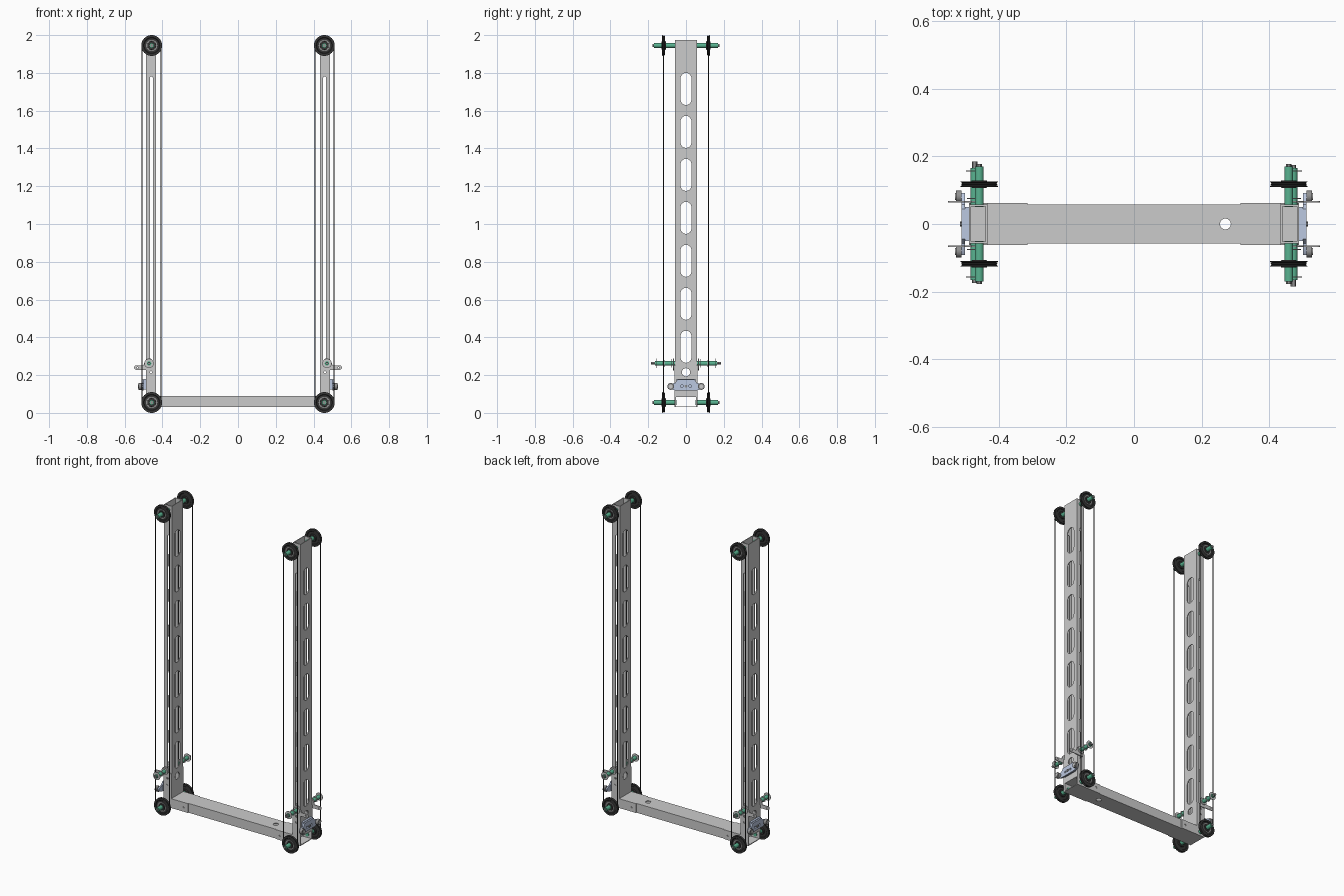
import bpy, bmesh
from math import pi, cos, sin
from mathutils import Matrix, Vector

if "Cube" in bpy.data.objects:
    bpy.data.objects.remove(bpy.data.objects["Cube"])


def material(name, rgb):
    m = bpy.data.materials.new(name)
    m.diffuse_color = (*rgb, 1)
    m.use_nodes = True
    m.node_tree.nodes["Principled BSDF"].inputs["Base Color"].default_value = m.diffuse_color
    return m


GREEN = material("green", (0.10, 0.45, 0.28))
DARK = material("dark", (0.035, 0.035, 0.035))
LIGHT = material("light", (0.55, 0.56, 0.55))
BLUE = material("pale_blue", (0.50, 0.58, 0.75))
STEEL = material("steel", (0.28, 0.28, 0.28))

# local drawing plane -> world
XY = Matrix.Identity(4)
XZ = Matrix.Rotation(pi / 2, 4, 'X')
YZ = Matrix(((0, 0, 1, 0), (1, 0, 0, 0), (0, 1, 0, 0), (0, 0, 0, 1)))
side_parts = []


def finish(name, me, mat=None, side=True):
    if mat:
        me.materials.clear()
        me.materials.append(mat)
    for p in me.polygons:
        p.use_smooth = True
    me.set_sharp_from_angle(angle=0.6)
    ob = bpy.data.objects.new(("right_" if side else "") + name, me)
    bpy.context.collection.objects.link(ob)
    if side:
        side_parts.append(ob)
    return ob


def curve_mesh(loops, dims, depth=0.0, bevel=0.0):
    cu = bpy.data.curves.new("tmp", 'CURVE')
    cu.dimensions = dims
    cu.extrude, cu.bevel_depth, cu.bevel_resolution = depth, bevel, 2
    if dims == '2D':
        cu.fill_mode = 'BOTH'
    for pts in loops:
        sp = cu.splines.new('POLY')
        sp.points.add(len(pts) - 1)
        for q, p in zip(sp.points, pts):
            q.co = (p[0], p[1], 0, 1)
        sp.use_cyclic_u = True
    ob = bpy.data.objects.new("tmp", cu)
    bpy.context.collection.objects.link(ob)
    dg = bpy.context.evaluated_depsgraph_get()
    me = bpy.data.meshes.new_from_object(ob.evaluated_get(dg))
    bpy.data.objects.remove(ob)
    bm = bmesh.new()
    bm.from_mesh(me)
    bmesh.ops.remove_doubles(bm, verts=bm.verts, dist=1e-5)
    bm.to_mesh(me)
    bm.free()
    return me


def plate(name, loops, plane, offset, t, mat=None, side=True):
    """Flat sheet with holes, centred at offset along the plane normal."""
    me = curve_mesh(loops, '2D', depth=t / 2)
    me.transform(Matrix.Translation(offset) @ plane)
    return finish(name, me, mat, side)


def rect(a0, a1, b0, b1):
    return [(a0, b0), (a1, b0), (a1, b1), (a0, b1)]


def slot(cx, cy, r, half, n=8):
    """Stadium with vertical straight sides; half=0 gives a circle."""
    up = [(cx + r * cos(pi * i / n), cy + half + r * sin(pi * i / n)) for i in range(n + 1)]
    dn = [(cx - r * cos(pi * i / n), cy - half - r * sin(pi * i / n)) for i in range(n + 1)]
    return up + dn if half else up[:-1] + dn[:-1]


def lathe(name, profile, loc, axis, mat, n=32):
    """Revolve (radius, height) pairs round the X or Y axis at loc."""
    bm = bmesh.new()
    rings = []
    for r, h in profile:
        ring = []
        for i in range(n):
            a, b = r * cos(2 * pi * i / n), r * sin(2 * pi * i / n)
            v = Vector((a, h, b)) if axis == 'Y' else Vector((h, a, b))
            ring.append(bm.verts.new(v + Vector(loc)))
        rings.append(ring)
    for p, q in zip(rings, rings[1:]):
        for i in range(n):
            bm.faces.new((p[i], p[i - 1], q[i - 1], q[i]))
    bmesh.ops.remove_doubles(bm, verts=bm.verts, dist=1e-6)
    bmesh.ops.recalc_face_normals(bm, faces=bm.faces)
    me = bpy.data.meshes.new(name)
    bm.to_mesh(me)
    bm.free()
    return finish(name, me, mat)


def rod(name, r, h0, h1, loc, axis, mat, n=24):
    lo, hi = min(h0, h1), max(h0, h1)
    return lathe(name, [(0, lo), (r, lo), (r, hi), (0, hi)], loc, axis, mat, n)


# ---- base beam: open-ended box with a round hole
T = 0.005
for tag, z in (("top", 0.09 - T / 2), ("bottom", 0.03 + T / 2)):
    plate("base_" + tag, [rect(-0.487, 0.487, -0.057, 0.057), slot(0.27, 0, 0.016, 0, 12)],
          XY, (0, 0, z), T, side=False)
for tag, y in (("front", -0.0545), ("back", 0.0545)):
    plate("base_" + tag, [rect(-0.487, 0.487, 0.03, 0.09)], XZ, (0, y, 0), T, side=False)

# ---- column: four slotted walls
slots = [slot(0, 0.35 + 0.2275 * i, 0.029, 0.056) for i in range(7)]
for tag, x in (("inner", 0.433 + T / 2), ("outer", 0.487 - T / 2)):
    extra = [slot(0, 0.215, 0.022, 0)]
    plate("column_wall_" + tag, [rect(-0.057, 0.057, 0.09, 1.975)] + slots + extra,
          YZ, (x, 0, 0), T)
for tag, y in (("front", -0.0545), ("back", 0.0545)):
    plate("column_wall_" + tag, [rect(0.433, 0.487, 0.09, 1.975), slot(0.458, 0.99, 0.007, 0.785)],
          XZ, (0, y, 0), T)

# ---- pulley profile: flanges, groove, recessed web, hub
half = [(0.013, 0.011), (0.022, 0.011), (0.024, 0.004), (0.040, 0.004),
        (0.043, 0.008), (0.055, 0.008), (0.055, 0.006), (0.049, 0.002)]
pulley = half + [(r, -h) for r, h in reversed(half)]

PX, LOW, HIGH = 0.457, 0.055, 1.945
for s, tag in ((-1, "front"), (1, "back")):
    # wheels and axles at the top and bottom
    for z, lvl in ((LOW, "lower"), (HIGH, "upper")):
        lathe(f"{lvl}_{tag}_pulley", pulley, (PX, s * 0.118, z), 'Y', DARK, 40)
        rod(f"{lvl}_{tag}_hub_ring", 0.030, s * 0.122, s * 0.125, (PX, 0, z), 'Y', STEEL)
        rod(f"{lvl}_{tag}_axle", 0.013, s * 0.05, s * 0.170, (PX, 0, z), 'Y', GREEN)
        rod(f"{lvl}_{tag}_axle_tip", 0.008, s * 0.168, s * 0.177, (PX, 0, z), 'Y', STEEL, 6)

    # drive cable looping over both pulleys
    R = 0.0505
    me = curve_mesh([slot(0, (LOW + HIGH) / 2, R, (HIGH - LOW) / 2, 20)], '3D', bevel=0.0028)
    me.transform(Matrix.Translation((PX, s * 0.118, 0)) @ XZ)
    finish(tag + "_cable", me, DARK)

    # corner bracket
    plate(tag + "_corner_bracket",
          [[(0.315, 0.03), (0.488, 0.03), (0.488, 0.25), (0.433, 0.25), (0.433, 0.09), (0.315, 0.09)],
           slot(0.343, 0.06, 0.006, 0), slot(0.46, 0.175, 0.006, 0), slot(0.46, 0.215, 0.006, 0)],
          XZ, (0, s * 0.0595, 0), 0.005, LIGHT)

    # tension roller with washers
    RX, RZ = 0.471, 0.262
    rod(tag + "_roller", 0.012, s * 0.057, s * 0.165, (RX, 0, RZ), 'Y', GREEN)
    for i, (y, r) in enumerate(((0.074, 0.022), (0.112, 0.018), (0.155, 0.025))):
        rod(f"{tag}_roller_washer_{i}", r, s * y, s * (y + 0.003), (RX, 0, RZ), 'Y', LIGHT)
    rod(tag + "_roller_tip", 0.008, s * 0.163, s * (0.184 if s < 0 else 0.174),
        (RX, 0, RZ), 'Y', STEEL, 6)

    # lever arm beside the roller
    arm = [(0.45, 0.225), (0.50, 0.228)]
    arm += [(0.538 + 0.012 * cos(a), 0.240 + 0.012 * sin(a))
            for a in [-pi / 2 + pi * i / 8 for i in range(9)]]
    arm += [(0.50, 0.252), (0.493, 0.275), (0.48, 0.287), (0.46, 0.287), (0.45, 0.275)]
    plate(tag + "_lever", [arm, slot(0.532, 0.240, 0.004, 0)], XZ, (0, s * 0.066, 0), 0.005, LIGHT)

    # clamp knob
    rod(tag + "_clamp_knob", 0.018, 0.509, 0.526, (0, s * 0.081, 0.14), 'X', STEEL)
    rod(tag + "_clamp_knob_cap", 0.010, 0.525, 0.529, (0, s * 0.081, 0.14), 'X', LIGHT)

# ---- clamp body on the outer face of the column
outline = [(0.055, 0.118), (0.078, 0.124), (0.092, 0.134), (0.092, 0.146), (0.078, 0.155),
           (0.058, 0.158), (0.045, 0.176)]
outline = outline + [(-y, z) for y, z in reversed(outline)]
plate("clamp_plate", [outline, slot(-0.022, 0.142, 0.007, 0), slot(0.022, 0.142, 0.007, 0)],
      YZ, (0.504, 0, 0), 0.010, BLUE)
plate("clamp_block", [rect(-0.05, 0.05, 0.125, 0.18)], YZ, (0.493, 0, 0), 0.013, BLUE)
rod("clamp_screw", 0.008, 0.507, 0.514, (0, 0, 0.142), 'X', STEEL, 6)

# ---- left side: same assembly turned half way round
turn = Matrix.Rotation(pi, 4, 'Z')
for ob in side_parts:
    twin = bpy.data.objects.new(ob.name.replace("right_", "left_"), ob.data)
    twin.matrix_world = turn @ ob.matrix_basis
    bpy.context.collection.objects.link(twin)
